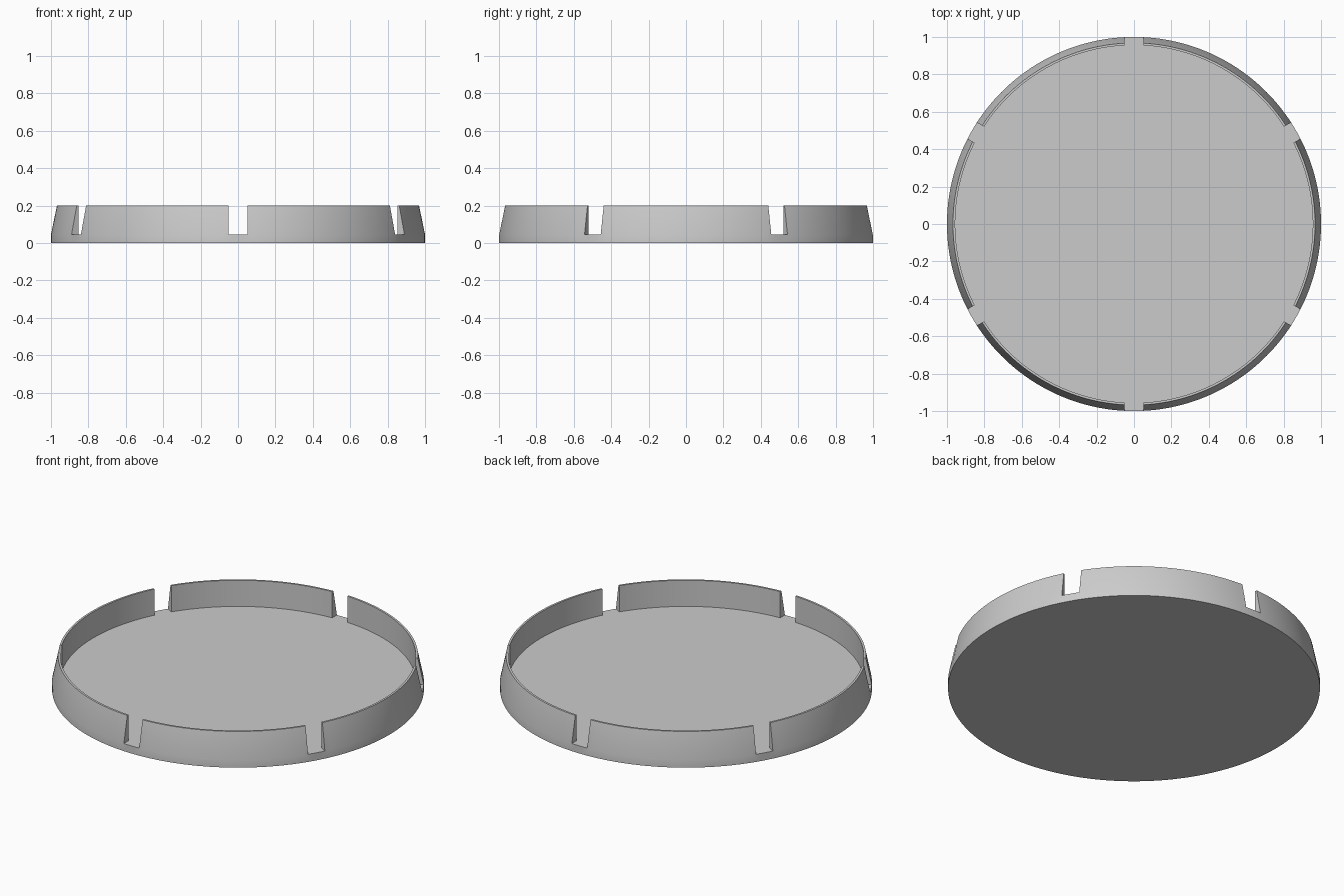
import bpy, bmesh
from math import asin, cos, sin, pi, radians

cube = bpy.data.objects.get("Cube")
if cube:
    bpy.data.objects.remove(cube, do_unlink=True)

# Material
grey = bpy.data.materials.new("light grey")
grey.use_nodes = True
colour = (0.6, 0.6, 0.6, 1)
grey.diffuse_color = colour
grey.node_tree.nodes["Principled BSDF"].inputs["Base Color"].default_value = colour

# Dimensions
SECTORS = 6
NOTCH_STEPS, WALL_STEPS = 4, 32
STEPS = NOTCH_STEPS + WALL_STEPS
HALF_NOTCH = 0.05
FLOOR, TOP = 0.045, 0.2
OUTER, INNER, TOP_OUTER = 1.0, 0.956, 0.968


def column_angle(radius, column):
    """Angle of a column, with notch sides kept parallel at every radius."""
    sector, i = divmod(column, STEPS)
    half = asin(HALF_NOTCH / radius)
    start = radians(30) + sector * 2 * pi / SECTORS
    if i <= NOTCH_STEPS:
        return start - half + 2 * half * i / NOTCH_STEPS
    span = 2 * pi / SECTORS - 2 * half
    return start + half + span * (i - NOTCH_STEPS) / WALL_STEPS


bm = bmesh.new()
COUNT = SECTORS * STEPS


def ring(radius, z):
    angles = [column_angle(radius, c) for c in range(COUNT)]
    return [bm.verts.new((radius * cos(a), radius * sin(a), z)) for a in angles]


bottom = ring(OUTER, 0)
lip = ring(OUTER, FLOOR)
floor = ring(INNER, FLOOR)
top_outer = ring(TOP_OUTER, TOP)
top_inner = ring(INNER, TOP)


def strip(lower, upper, a, b):
    bm.faces.new((lower[a], lower[b], upper[b], upper[a]))


# Underside and floor
bm.faces.new(bottom[::-1])
bm.faces.new(floor)

for c in range(COUNT):
    n = (c + 1) % COUNT
    i = c % STEPS
    strip(bottom, lip, c, n)
    if i < NOTCH_STEPS:
        # Open notch, level with the floor
        strip(lip, floor, c, n)
    else:
        # Tapered wall with an upright inner face
        strip(lip, top_outer, c, n)
        strip(top_outer, top_inner, c, n)
        strip(top_inner, floor, c, n)
    # Wall ends on both sides of each notch
    if i in (0, NOTCH_STEPS):
        bm.faces.new((lip[c], top_outer[c], top_inner[c], floor[c]))

bmesh.ops.delete(bm, geom=[v for v in bm.verts if not v.link_faces], context='VERTS')
bmesh.ops.recalc_face_normals(bm, faces=bm.faces[:])
mesh = bpy.data.meshes.new("notched_tray")
bm.to_mesh(mesh)
bm.free()
mesh.materials.append(grey)

tray = bpy.data.objects.new("notched_tray", mesh)
bpy.context.collection.objects.link(tray)
bpy.ops.object.select_all(action='DESELECT')
tray.select_set(True)
bpy.context.view_layer.objects.active = tray
bpy.ops.object.shade_smooth_by_angle(angle=radians(30))
